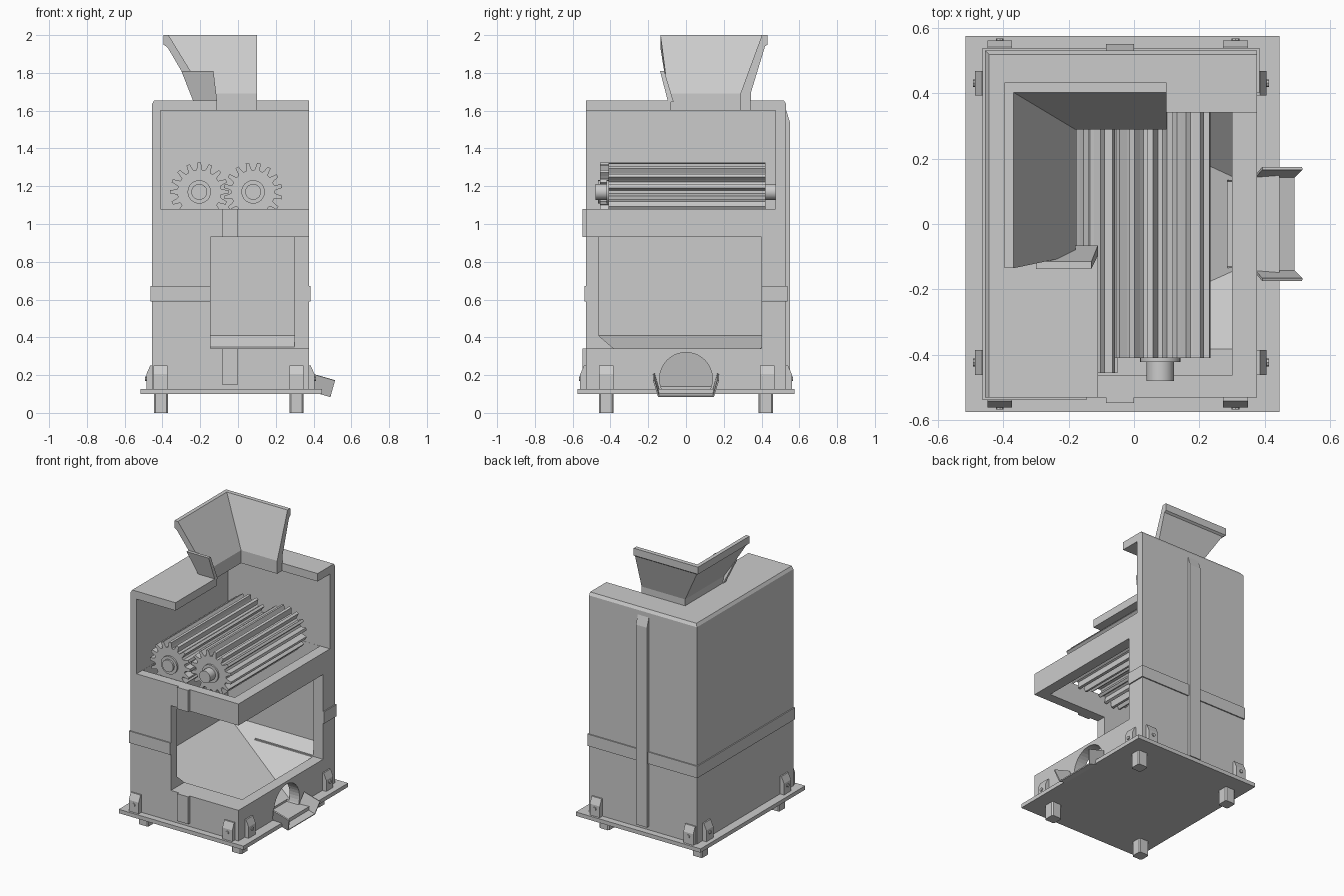
import bpy, bmesh
from math import sin, cos, pi
from mathutils import Vector

if "Cube" in bpy.data.objects:
    bpy.data.objects.remove(bpy.data.objects["Cube"])


def finish(name, bm):
    bmesh.ops.recalc_face_normals(bm, faces=bm.faces[:])
    me = bpy.data.meshes.new(name)
    bm.to_mesh(me)
    bm.free()
    ob = bpy.data.objects.new(name, me)
    bpy.context.collection.objects.link(ob)
    return ob


def hull(name, pts):
    bm = bmesh.new()
    for p in pts:
        bm.verts.new(p)
    bmesh.ops.convex_hull(bm, input=bm.verts[:])
    bmesh.ops.dissolve_limit(bm, angle_limit=0.01, verts=bm.verts[:], edges=bm.edges[:])
    return finish(name, bm)


def box(name, x0, x1, y0, y1, z0, z1):
    return hull(name, [(x, y, z) for x in (x0, x1) for y in (y0, y1) for z in (z0, z1)])


def loft(name, rings, closed=True, caps=True):
    bm = bmesh.new()
    vs = [[bm.verts.new(p) for p in r] for r in rings]
    n = len(vs[0])
    for a, b in zip(vs, vs[1:]):
        for i in range(n if closed else n - 1):
            j = (i + 1) % n
            bm.faces.new((a[i], a[j], b[j], b[i]))
    if caps:
        bm.faces.new(vs[0])
        bm.faces.new(vs[-1])
    return finish(name, bm)


def cylinder(name, centre, axis, r, length, n=24):
    axis = Vector(axis)
    u = Vector((0, 0, 1))
    v = axis.cross(u)
    c = Vector(centre)
    ring = [c + u * r * cos(2 * pi * i / n) + v * r * sin(2 * pi * i / n) for i in range(n)]
    return loft(name, [ring, [p + axis * length for p in ring]])


def cut(ob, cutter):
    m = ob.modifiers.new("cut", 'BOOLEAN')
    m.operation = 'DIFFERENCE'
    m.solver = 'EXACT'
    m.object = cutter
    bpy.context.view_layer.objects.active = ob
    bpy.ops.object.modifier_apply(modifier=m.name)
    bpy.data.objects.remove(cutter)


# base plate and feet
box("base_plate", -.515, .445, -.575, .575, .1, .127)
for i, x in enumerate((-.408, .31)):
    for j, y in enumerate((-.423, .423)):
        hull(f"foot_{i}{j}", [(x + sx * a, y + sy * b, z) for sx in (-1, 1) for sy in (-1, 1)
                              for a, b in ((.038, .03), (.03, .038)) for z in (0, .1)])

# cabinet shell with slightly chamfered top edge
X0, X1, Y0, Y1 = -.455, .375, -.53, .53
body = hull("cabinet", [(x, y, .125) for x in (X0, X1) for y in (Y0, Y1)]
            + [(x, y, 1.635) for x in (X0, X1) for y in (Y0, Y1)]
            + [(x, y, 1.655) for x in (X0 + .012, X1) for y in (Y0, Y1 - .012)])
# hollow with a hopper-shaped floor running down to the outlet
cut(body, hull("cavity", [(x, y, z) for x in (-.409, .3) for y in (-.463, .474) for z in (.41, 1.2)]
               + [(.3, -.145, .135), (.3, .145, .135)]))
# cutaways: upper corner, lower corner window, roof
cut(body, box("upper_cut", -.41, 1, -1, .475, 1.08, 1.6))
cut(body, box("window_cut", -.145, 1, -1, .4, .34, .93))
cut(body, box("roof_cut", -.11, 1, -1, .34, 1.5, 1.9))
cut(body, box("neck_cut", -.23, -.1, -.08, .339, 1.5, 1.9))
# arched outlet
cut(body, cylinder("arch_cut", (.285, 0, .18), (1, 0, 0), .14, .3, 40))


# vertical ribs with sloped tops
def rib(name, ys, yo, z0, z1, taper):
    hull(name, [(x, ys, z) for x in (-.085, 0) for z in (z0, z1)]
         + [(x, yo, z) for x in (-.085, 0) for z in (z0, z1 - taper)])


rib("back_rib", .525, .55, .15, 1.62, .08)
rib("front_rib_low", -.525, -.547, .15, .34, 0)
rib("front_rib_high", -.525, -.547, .93, 1.08, 0)

# horizontal band round the cabinet
e = .008
for name, b in {"left": (X0 - e, X0 + .01, Y0 - e, Y1 + e), "back": (X0, X1, Y1 - .01, Y1 + e),
                "right": (X1 - .01, X1 + e, .4, Y1 + e), "front": (X0, -.145, Y0 - e, Y0 + .01)}.items():
    box(name + "_band", *b, .59, .672)


# corner brackets with bolts
def bracket(name, centre, normal):
    c, n = Vector(centre), Vector(normal)
    t = n.cross(Vector((0, 0, 1)))
    hull(name, [c + t * s * .038 + n * d + Vector((0, 0, z)) for s in (-1, 1)
                for d, z in ((-.005, .12), (.03, .12), (.03, .205), (.01, .25), (-.005, .25))])
    cylinder(name + "_bolt", c + n * .028 + Vector((0, 0, .18)), n, .012, .009, 8)


for s in (-1, 1):
    for x in (-.41, .31):
        bracket("end_bracket", (x, s * Y1, 0), (0, s, 0))
    for y in (-.423, .43):
        bracket("side_bracket", (X1 if s > 0 else X0, y, 0), (s, 0, 0))

# feed hopper: left and back walls, mitred at the corner
prof = [(-.235, .345, 1.6), (-.235, .345, 1.7), (-.37, .415, 1.93), (-.38, .418, 1.94),
        (-.395, .432, 1.95), (-.395, .432, 2.0), (-.368, .402, 2.0), (-.178, .288, 1.69),
        (-.178, .288, 1.6)]


def front_edge(z):
    return -.135 if z > 1.81 else -.135 + .05 * min(1, (1.81 - z) / .15)


loft("hopper", [[(x, front_edge(z), z) for x, y, z in prof], prof, [(.1, y, z) for x, y, z in prof]])
# remaining lower piece of the hopper's front wall
hull("hopper_front_piece", [(x, y, 1.81) for x in (-.3, -.13) for y in (-.137, -.115)]
     + [(x, y, 1.645) for x in (-.235, -.11) for y in (-.095, -.065)])


# toothed crushing rollers with hubs and shafts
def roller(name, cx, cz, y0, y1, phase, teeth=16):
    ring = []
    for k in range(teeth):
        for f, r in ((-.34, .116), (-.24, .13), (-.15, .155), (.15, .155), (.24, .13), (.34, .116)):
            a = 2 * pi * (k + f + phase) / teeth
            ring.append((cx + r * cos(a), cz + r * sin(a)))
    loft(name, [[(x, y, z) for x, z in ring] for y in (y0, y1)])
    cylinder(name + "_hub", (cx, y0 - .012, cz), (0, 1, 0), .062, .05)
    cylinder(name + "_shaft", (cx, -.48, cz), (0, 1, 0), .042, .955)


roller("left_roller", -.205, 1.17, -.455, .42, 0)
roller("right_roller", .08, 1.17, -.41, .42, .5)

# outlet chute: sloping trough with flared sides
sec = lambda x, z, lean: [(x + lean, -.17, z + .085), (x, -.145, z), (x, .145, z), (x + lean, .17, z + .085)]
chute = loft("outlet_chute", [sec(.37, .122, .022), sec(.49, .087, .024)], closed=False, caps=False)
m = chute.modifiers.new("thickness", 'SOLIDIFY')
m.thickness = .009
m.offset = 0

# smooth shading on round parts only
for ob in bpy.data.objects:
    if ob.name.endswith(("_hub", "_shaft")):
        bpy.ops.object.select_all(action='DESELECT')
        ob.select_set(True)
        bpy.context.view_layer.objects.active = ob
        bpy.ops.object.shade_smooth_by_angle()
